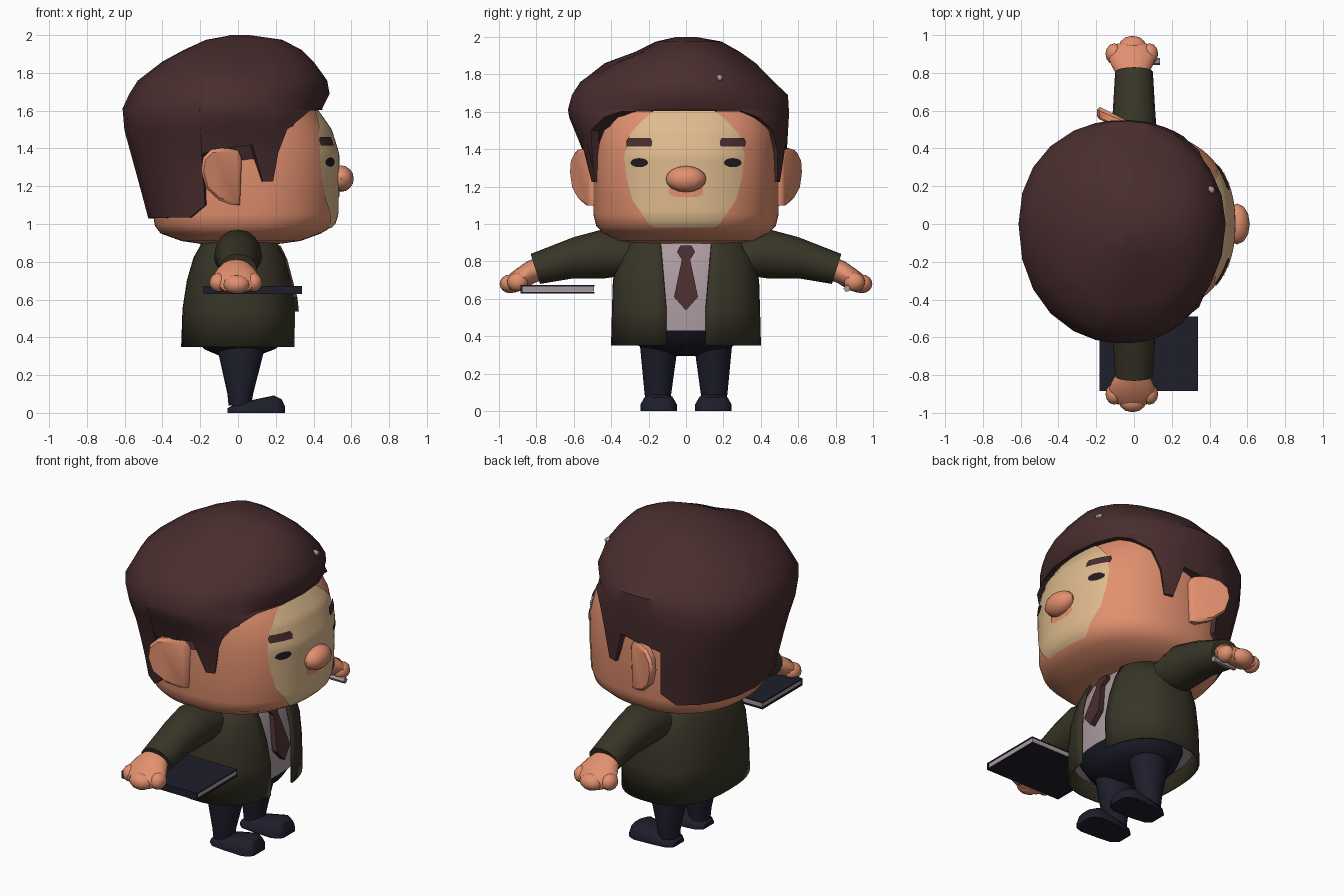
import bpy, bmesh, math
from math import sin, cos, pi, radians

if "Cube" in bpy.data.objects:
    bpy.data.objects.remove(bpy.data.objects["Cube"])


def material(name, r, g, b):
    lin = lambda v: ((v / 255 + 0.055) / 1.055) ** 2.4
    m = bpy.data.materials.new(name)
    m.diffuse_color = (lin(r), lin(g), lin(b), 1)
    m.use_nodes = True
    m.node_tree.nodes["Principled BSDF"].inputs["Base Color"].default_value = m.diffuse_color
    return m


HAIR = material("dark brown", 73, 45, 46)
SKIN = material("skin", 226, 144, 111)
FACE = material("pale tan", 222, 186, 141)
COAT = material("olive", 56, 53, 39)
NAVY = material("navy", 29, 30, 43)
PALE = material("pale grey", 170, 154, 160)
EYE = material("near black", 34, 27, 33)


def finish(name, bm, mat, angle=40):
    bmesh.ops.recalc_face_normals(bm, faces=bm.faces)
    me = bpy.data.meshes.new(name)
    bm.to_mesh(me)
    bm.free()
    me.materials.append(mat)
    ob = bpy.data.objects.new(name, me)
    bpy.context.collection.objects.link(ob)
    bpy.ops.object.select_all(action='DESELECT')
    ob.select_set(True)
    bpy.context.view_layer.objects.active = ob
    bpy.ops.object.shade_smooth_by_angle(angle=radians(angle))
    return ob


def loft(name, rings, mat, closed=True, cap=True, angle=40):
    bm = bmesh.new()
    rows = [[bm.verts.new(p) for p in r] for r in rings]
    n = len(rows[0])
    for a, b in zip(rows, rows[1:]):
        for i in range(n if closed else n - 1):
            j = (i + 1) % n
            bm.faces.new((a[i], a[j], b[j], b[i]))
    if cap:
        bm.faces.new(rows[0])
        bm.faces.new(rows[-1])
    return finish(name, bm, mat, angle)


def box(name, x0, x1, y0, y1, z0, z1, mat):
    ring = lambda z: [(x0, y0, z), (x1, y0, z), (x1, y1, z), (x0, y1, z)]
    return loft(name, [ring(z0), ring(z1)], mat)


def ball(name, c, r, mat, seg=14):
    bm = bmesh.new()
    bmesh.ops.create_uvsphere(bm, u_segments=seg, v_segments=8, radius=1)
    bmesh.ops.scale(bm, vec=r, verts=bm.verts)
    bmesh.ops.translate(bm, vec=c, verts=bm.verts)
    return finish(name, bm, mat)


def interp(table, z):
    """Linear lookup in rows (z, value, value, ...)."""
    if z <= table[0][0]:
        return table[0][1:]
    for a, b in zip(table, table[1:]):
        if z <= b[0]:
            t = (z - a[0]) / (b[0] - a[0])
            return [u + (v - u) * t for u, v in zip(a[1:], b[1:])]
    return table[-1][1:]


def point(table, z, t, p, cx=0.0, k=1.0):
    """Superellipse point; table rows are (z, front, back, +y, -y)."""
    xf, xb, yp, ym = interp(table, z)
    f = lambda v: math.copysign(abs(v) ** (2 / p), v)
    c, s = f(cos(t)), f(sin(t))
    return (cx + k * c * ((xf - cx) if c > 0 else (xb + cx)), k * s * (yp if s > 0 else ym), z)


def circle(n):
    return [2 * pi * i / n for i in range(n)]


# Head
HP = 2.3
head = [(z, f, b, y, y) for z, f, b, y in [
    (.895, .22, .2, .24), (.91, .33, .3, .36), (.95, .44, .41, .44), (.99, .505, .44, .48),
    (1.05, .525, .45, .495), (1.37, .53, .46, .495), (1.5, .49, .46, .49), (1.6, .42, .45, .47), (1.7, .33, .38, .4)]]
loft("head", [[point(head, r[0], t, HP) for t in circle(64)] for r in head], SKIN)


# Plates that follow the face surface
def plate(name, spans, off, mat, n=12):
    rows = []
    for z, y0, y1 in spans:
        xf, _, yr, _ = interp(head, z)
        ys = [y0 + (y1 - y0) * i / n for i in range(n + 1)]
        rows.append([(xf * (1 - (abs(y) / yr) ** HP) ** (1 / HP) + off, y, z) for y in ys])
    return loft(name, rows, mat, closed=False, cap=False)


mask = [(.98, .15), (1.0, .185), (1.13, .275), (1.25, .305), (1.36, .32), (1.48, .29), (1.56, .215), (1.61, .15)]
zs = [.98 + .63 * i / 30 for i in range(31)]
plate("face_patch", [(z, -interp(mask, z)[0] - .012, interp(mask, z)[0] - .006) for z in zs], .007, FACE, 24)
plate("mouth", [(1.145, -.06, .06), (1.16, -.09, .09), (1.2, -.09, .09)], .011, SKIN)
for s in (-1, 1):
    spans = []
    for i in range(9):
        a = -pi / 2 + pi * i / 8
        spans.append((1.328 + .024 * sin(a), s * .25 - .046 * cos(a) - .001, s * .25 + .046 * cos(a) + .001))
    plate("eye", spans, .012, EYE)
    plate("eyebrow", [(1.415, s * .25 - .066, s * .25 + .066), (1.44, s * .25 - .07, s * .25 + .07),
                      (1.46, s * .25 - .06, s * .25 + .06)], .014, HAIR)
    # Ears flare outwards to the back, with a bevelled rim
    outline = [(.02, 1.35), (0, 1.39), (-.07, 1.405), (-.14, 1.395), (-.185, 1.35), (-.195, 1.28), (-.17, 1.19),
               (-.1, 1.125), (-.03, 1.1), (.01, 1.1)]
    loft("ear", [[(-.085 + (x + .085) * k, s * (.495 + (.02 - x) * .44 + d), 1.25 + (z - 1.25) * k) for x, z in outline]
                 for d, k in ((-.035, .9), (-.02, 1), (.015, 1), (.03, .88))], SKIN)
ball("nose", (.545, 0, 1.24), (.068, .108, .07), SKIN, 12)

# Hair: shell whose lower edge follows the hairline
HC, HRP = -.05, 2.15
hair = [(1.03, .5, .475, .51, .51), (1.2, .54, .52, .52, .52), (1.4, .53, .575, .54, .555),
        (1.57, .48, .622, .55, .625), (1.61, .445, .612, .55, .632), (1.69, .485, .575, .545, .61),
        (1.76, .472, .53, .47, .565), (1.86, .4, .4, .375, .44), (1.92, .34, .29, .29, .275),
        (1.975, .235, .17, .19, .16), (2.0, .06, .03, .05, .05)]
hairline = [(.5, 1.605), (.42, 1.6), (.36, 1.57), (.26, 1.5), (.2, 1.38), (.17, 1.225), (.12, 1.225), (.07, 1.42),
            (-.12, 1.39), (-.185, 1.37), (-.19, 1.1), (-.29, 1.035), (-.55, 1.03)]
keys = []
for x, z in hairline:
    u = (x - HC) / (.55 if x > HC else .5)
    keys.append((math.acos(math.copysign(min(1, abs(u)) ** (HRP / 2), u)), z))
half = []
for a, b in zip(keys, keys[1:]):
    n = max(1, math.ceil((b[0] - a[0]) / radians(17)))
    half += [(a[0] + (b[0] - a[0]) * i / n, a[1] + (b[1] - a[1]) * i / n) for i in range(n)]
cols = half + [keys[-1]] + [(-t, z) for t, z in half[:0:-1]]


def lock(t, z):
    """Gentle parting dents in the crown."""
    d = 0.09 * math.exp(-((t + 1.3) / .25) ** 2) + 0.04 * math.exp(-((t - 1.2) / .25) ** 2)
    return 1 - d if 1.8 < z < 1.95 else 1


rings = [[point(hair, z, t, HRP, HC, .92) for t, z in cols]]
for k in range(6):
    rings.append([point(hair, z + (1.612 - z) * k / 5, t, HRP, HC) for t, z in cols])
for r in hair[5:]:
    rings.append([point(hair, r[0], t, 2.0, HC, lock(t, r[0])) for t, z in cols])
loft("hair", rings, HAIR)
ball("hair_speck", (.405, .18, 1.78), (.025, .022, .018), PALE, 6)

# Jacket shell, open at the front
JP = 2.5
coat = [(z, f, b, y, y) for z, f, b, y in [
    (.35, .298, .295, .395), (.55, .3, .288, .39), (.7, .282, .265, .385),
    (.82, .25, .23, .355), (.9, .215, .185, .3), (.935, .16, .14, .2)]]
rings = []
for r in coat:
    gap = .105 + .03 * max(0, r[0] - .55) / .35
    t0 = math.asin((gap / r[3]) ** (JP / 2))
    rings.append([point(coat, r[0], t0 + (2 * pi - 2 * t0) * i / 40, JP) for i in range(41)])
jacket = loft("jacket", rings, COAT, closed=False, cap=False)
mod = jacket.modifiers.new("thickness", 'SOLIDIFY')
mod.thickness, mod.offset = .012, 0

# Shirt, hips and tie
loft("shirt", [[point(coat, z, t, JP, 0, .92) for t in circle(32)] for z in (.43, .55, .7, .82, .9, .935)], PALE)
hips = [(z, f, b, y, y) for z, f, b, y in [(.295, .08, .08, .1), (.335, .19, .175, .23), (.36, .23, .2, .27),
                                           (.432, .278, .22, .31)]]
loft("hips", [[point(hips, r[0], t, 2.4) for t in circle(28)] for r in hips], NAVY)
tie = [(.03, .885), (.048, .85), (.022, .81), (.064, .61), (0, .538)]
tie = tie + [(-y, z) for y, z in tie[-2::-1]]
tie_x = [(.54, .318), (.615, .31), (.815, .256), (.885, .222)]
loft("tie", [[(interp(tie_x, z)[0] + d, y, z) for y, z in tie] for d in (-.03, .004)], HAIR, angle=20)


# Arms and hands: rings given by a top point, a bottom point and a half width
def limb(name, rows, s, mat):
    rings = []
    for (y0, z0), (y1, z1), w in rows:
        rings.append([(w * cos(a) - (.01 if mat is SKIN else 0), s * ((y0 + y1) / 2 + (y0 - y1) / 2 * sin(a)),
                       (z0 + z1) / 2 + (z0 - z1) / 2 * sin(a)) for a in circle(16)])
    return loft(name, rings, mat)


for s in (-1, 1):
    limb("sleeve", [((.22, .9), (.25, .74), .12), ((.34, .935), (.36, .72), .128), ((.45, .97), (.43, .71), .125),
                    ((.6, .93), (.6, .71), .112), ((.83, .84), (.78, .68), .1)], s, COAT)
    limb("hand", [((.8, .82), (.77, .7), .08), ((.85, .8), (.81, .685), .105), ((.9, .765), (.865, .65), .128),
                  ((.94, .735), (.91, .635), .118), ((.96, .715), (.94, .635), .085)], s, SKIN)
    for x, y, z, r in [(-.105, .9, .69, .046), (.082, .9, .69, .046), (-.008, .94, .68, .072)]:
        ball("finger", (x, s * y, z), (r, .056, .05), SKIN, 12)
    # Trouser leg
    leg = [(.4, .02, .14, .14, .1), (.34, .016, .125, .145, .1), (.1, .012, .068, .15, .072), (.04, .01, .06, .15, .065)]
    loft("trouser_leg", [[(cx + rx * cos(a), s * (cy + ry * sin(a)), z) for a in circle(16)]
                         for z, cx, rx, cy, ry in leg], NAVY)
    # Shoe
    shoe = [(-.055, .05, .025), (-.02, .08, .045), (.06, .09, .065), (.19, .097, .092), (.232, .08, .072), (.25, .055, .03)]
    section = [(-1, 0), (1, 0), (1, .4), (.75, .85), (.35, 1), (-.35, 1), (-.75, .85), (-1, .4)]
    loft("shoe", [[(x, s * .146 + w * u, h * v) for u, v in section] for x, w, h in shoe], NAVY)

# Book in one hand, stick of chalk in the other
box("book_pages", -.178, .334, -.876, -.492, .64, .667, PALE)
box("book_top_cover", -.183, .338, -.884, -.49, .666, .673, NAVY)
box("book_bottom_cover", -.183, .338, -.884, -.49, .629, .637, NAVY)
box("book_spine", -.183, .338, -.884, -.875, .629, .673, NAVY)
loft("chalk", [[(x, .86 + .018 * cos(a), .655 + .018 * sin(a)) for a in circle(6)] for x in (-.02, .138)], PALE)
